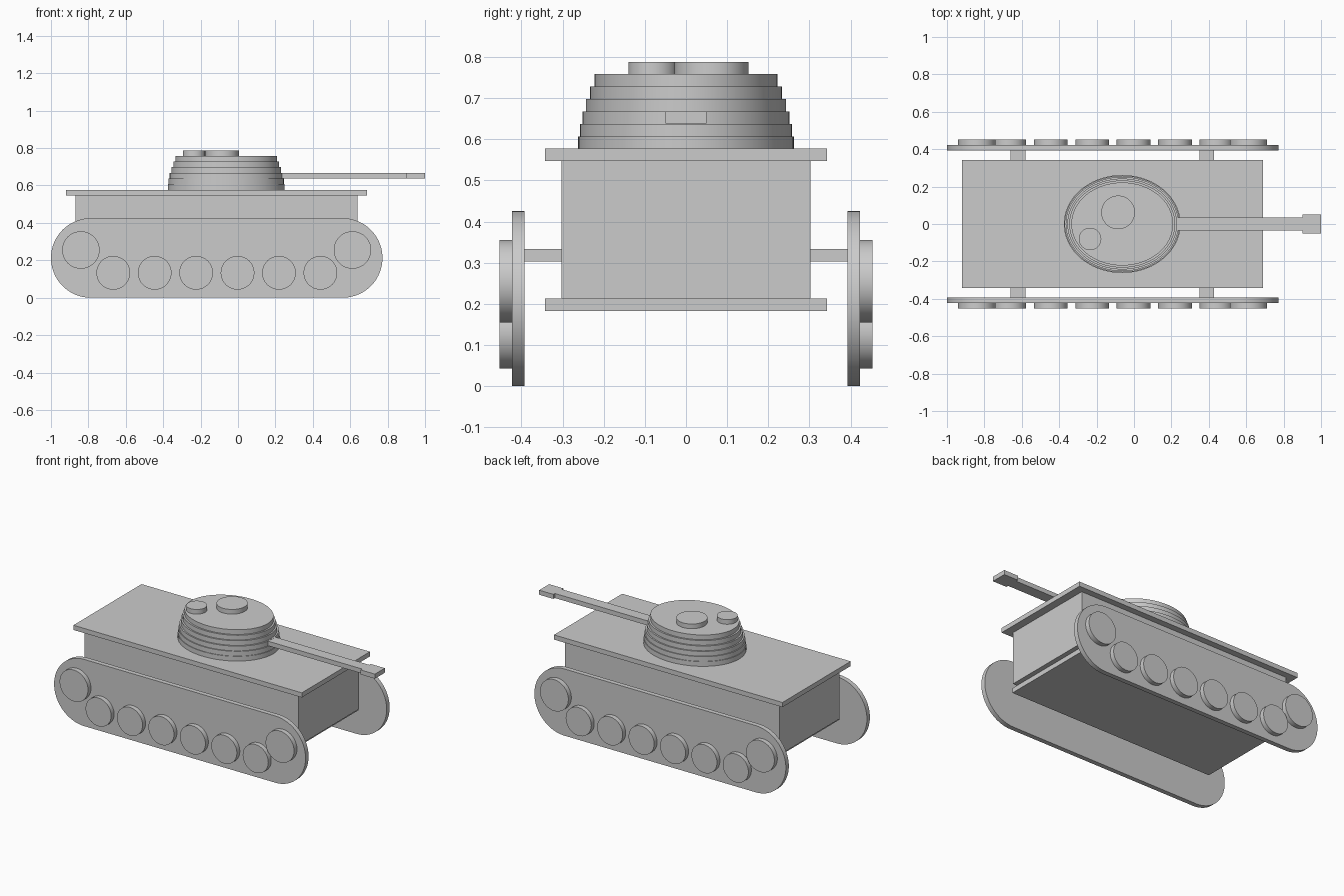
import bpy, bmesh, math

if "Cube" in bpy.data.objects:
    bpy.data.objects.remove(bpy.data.objects["Cube"])

grey = bpy.data.materials.new("plain_grey")
grey.use_nodes = True
COLOUR = (0.6, 0.6, 0.6, 1)
grey.diffuse_color = COLOUR
grey.node_tree.nodes["Principled BSDF"].inputs["Base Color"].default_value = COLOUR


def prism(name, outline, low, high, sideways=False, smooth=True):
    """Extrude an outline along z, or along y when sideways."""
    bm = bmesh.new()
    verts = [bm.verts.new((u, low, v) if sideways else (u, v, low)) for u, v in outline]
    face = bm.faces.new(verts)
    side = bmesh.ops.extrude_face_region(bm, geom=[face])
    move = (0, high - low, 0) if sideways else (0, 0, high - low)
    bmesh.ops.translate(bm, vec=move, verts=[v for v in side["geom"] if isinstance(v, bmesh.types.BMVert)])
    bmesh.ops.recalc_face_normals(bm, faces=bm.faces)
    mesh = bpy.data.meshes.new(name)
    bm.to_mesh(mesh)
    bm.free()
    mesh.materials.append(grey)
    obj = bpy.data.objects.new(name, mesh)
    bpy.context.collection.objects.link(obj)
    if smooth:
        bpy.ops.object.select_all(action="DESELECT")
        obj.select_set(True)
        bpy.context.view_layer.objects.active = obj
        bpy.ops.object.shade_smooth_by_angle(angle=math.radians(30))
    return obj


def arc(cx, cy, rx, ry, start=0, sweep=360, steps=64):
    count = steps if sweep == 360 else steps + 1
    angles = [math.radians(start + sweep * i / steps) for i in range(count)]
    return [(cx + rx * math.cos(a), cy + ry * math.sin(a)) for a in angles]


def box(name, x0, x1, y0, y1, z0, z1):
    return prism(name, [(x0, y0), (x1, y0), (x1, y1), (x0, y1)], z0, z1, smooth=False)


# Hull and its plates
box("hull", -0.87, 0.64, -0.303, 0.303, 0.213, 0.547)
box("deck_plate", -0.92, 0.69, -0.343, 0.343, 0.547, 0.577)
box("belly_plate", -0.84, 0.61, -0.343, 0.343, 0.183, 0.213)

# Tracks, wheels and axles on both sides
R = 0.2125
track_outline = arc(0.56, R, R, R, -90, 180, 40) + arc(-0.7875, R, R, R, 90, 180, 40)
for label, s in (("back", 1), ("front", -1)):
    prism(label + "_track", track_outline, s * 0.393, s * 0.423, True)
    for i in range(6):
        prism(f"{label}_road_wheel_{i + 1}", arc(-0.667 + 0.2215 * i, 0.133, 0.09, 0.09),
              s * 0.423, s * 0.453, True)
    for end, x in (("rear", -0.84), ("lead", 0.612)):
        prism(f"{label}_{end}_large_wheel", arc(x, 0.255, 0.1, 0.1), s * 0.423, s * 0.453, True)
    for end, x in (("rear", -0.62), ("lead", 0.39)):
        y0, y1 = sorted((s * 0.28, s * 0.393))
        box(f"{label}_{end}_axle", x - 0.039, x + 0.039, y0, y1, 0.303, 0.333)

# Turret of stacked oval layers, each narrower than the one below
STEP = 0.0302
for i, ry in enumerate((0.262, 0.258, 0.252, 0.243, 0.233, 0.222)):
    z = 0.577 + STEP * i
    prism(f"turret_layer_{i + 1}", arc(-0.063, 0, ry + 0.05, ry, steps=96), z, z + STEP)

# Hatches
prism("large_hatch", arc(-0.085, 0.062, 0.09, 0.09), 0.758, 0.788)
prism("small_hatch", arc(-0.235, -0.08, 0.06, 0.06), 0.758, 0.788)

# Gun
box("gun_barrel", 0.1, 0.9, -0.035, 0.035, 0.638, 0.667)
box("muzzle", 0.9, 1.0, -0.05, 0.05, 0.638, 0.667)
